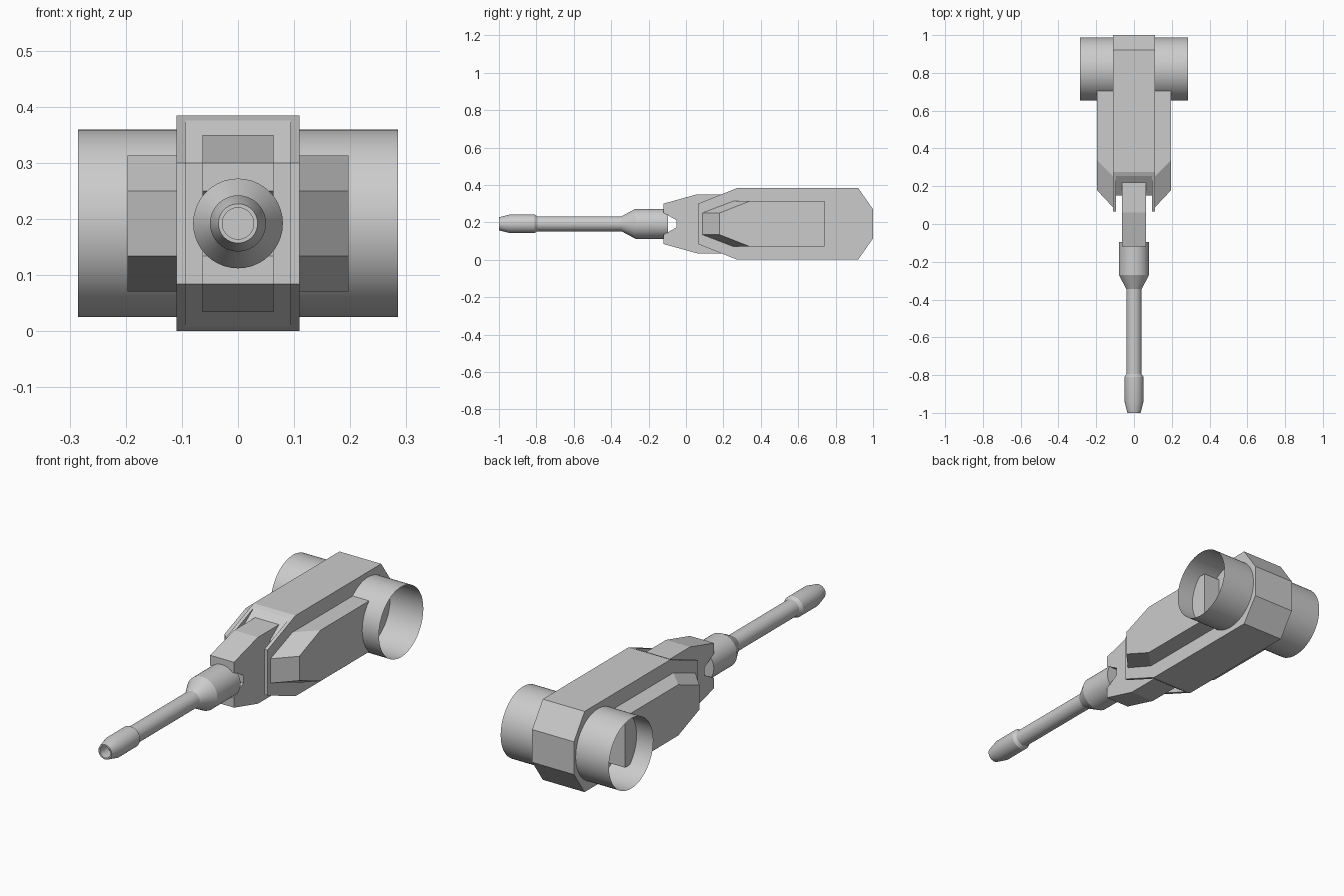
import bpy, bmesh, math
from mathutils import Vector

if "Cube" in bpy.data.objects:
    bpy.data.objects.remove(bpy.data.objects["Cube"])

CZ = 0.192  # height of the barrel and drum axes


def finish(name, bm, smooth=False):
    bmesh.ops.remove_doubles(bm, verts=bm.verts, dist=1e-5)
    bmesh.ops.recalc_face_normals(bm, faces=bm.faces)
    mesh = bpy.data.meshes.new(name)
    bm.to_mesh(mesh)
    bm.free()
    ob = bpy.data.objects.new(name, mesh)
    bpy.context.collection.objects.link(ob)
    if smooth:
        bpy.ops.object.select_all(action='DESELECT')
        ob.select_set(True)
        bpy.context.view_layer.objects.active = ob
        bpy.ops.object.shade_smooth_by_angle(angle=math.radians(15))
    return ob


def prism(name, profile, half_width):
    """Extrude a (y, z) outline symmetrically along x."""
    bm = bmesh.new()
    face = bm.faces.new([bm.verts.new((-half_width, y, z)) for y, z in profile])
    ext = bmesh.ops.extrude_face_region(bm, geom=[face], use_keep_orig=True)
    verts = [v for v in ext['geom'] if isinstance(v, bmesh.types.BMVert)]
    bmesh.ops.translate(bm, verts=verts, vec=(2 * half_width, 0, 0))
    return finish(name, bm)


def mirrored(half):
    """Complete an upper (y, z) outline with its reflection about the axis."""
    return half + [(y, 2 * CZ - z) for y, z in reversed(half)]


# Main body with a stepped recess in its nose
body = prism("main_body", mirrored([(0.065, 0.30), (0.275, 0.384), (0.92, 0.384), (1.0, 0.27)]), 0.11)
cutter = prism("nose_recess_cutter", mirrored(
    [(0.15, 0.30), (0.257, 0.378), (0.257, 0.5), (-0.1, 0.5)]), 0.094)
cutter.hide_render = True
cutter.hide_viewport = True
cut = body.modifiers.new("recess", 'BOOLEAN')
cut.operation = 'DIFFERENCE'
cut.solver = 'EXACT'
cut.object = cutter

# Neck block with a tapered notch behind the barrel
prism("neck", mirrored([(-0.05, 0.211), (-0.12, 0.25), (-0.12, 0.30),
                        (0.06, 0.35), (0.27, 0.35)]), 0.063)

# Barrel, turned about the y axis, with a hollow muzzle
profile = [(-0.94, 0.0), (-0.94, 0.028), (-1.0, 0.028), (-1.0, 0.035), (-0.94, 0.05),
           (-0.81, 0.05), (-0.795, 0.04), (-0.345, 0.04), (-0.27, 0.08),
           (-0.095, 0.08), (-0.095, 0.0)]
bm = bmesh.new()
vs = [bm.verts.new((r, y, CZ)) for y, r in profile]
es = [bm.edges.new(pair) for pair in zip(vs, vs[1:])]
bmesh.ops.spin(bm, geom=vs + es, cent=(0, 0, CZ), axis=(0, 1, 0),
               angle=math.tau, steps=40, use_duplicate=False)
finish("barrel", bm, True)

for side, label in ((1, "right"), (-1, "left")):
    # Side pod: base outline on the body, outer outline swept back at the nose
    inner = mirrored([(0.085, 0.25), (0.25, 0.313), (0.74, 0.313)])
    outer = mirrored([(0.18, 0.25), (0.34, 0.313), (0.74, 0.313)])
    bm = bmesh.new()
    a = [bm.verts.new((side * 0.108, y, z)) for y, z in inner]
    b = [bm.verts.new((side * 0.197, y, z)) for y, z in outer]
    bm.faces.new(a)
    bm.faces.new(b)
    for i in range(len(a)):
        j = (i + 1) % len(a)
        bm.faces.new((a[i], a[j], b[j], b[i]))
    finish(label + "_side_pod", bm)

    # Open thin drum
    bm = bmesh.new()
    v0 = bm.verts.new((side * 0.11, 0.82 + 0.167, CZ))
    v1 = bm.verts.new((side * 0.285, 0.82 + 0.167, CZ))
    e = bm.edges.new((v0, v1))
    bmesh.ops.spin(bm, geom=[v0, v1, e], cent=(0, 0.82, CZ), axis=(1, 0, 0),
                   angle=math.tau, steps=64, use_duplicate=False)
    finish(label + "_drum", bm, True)
